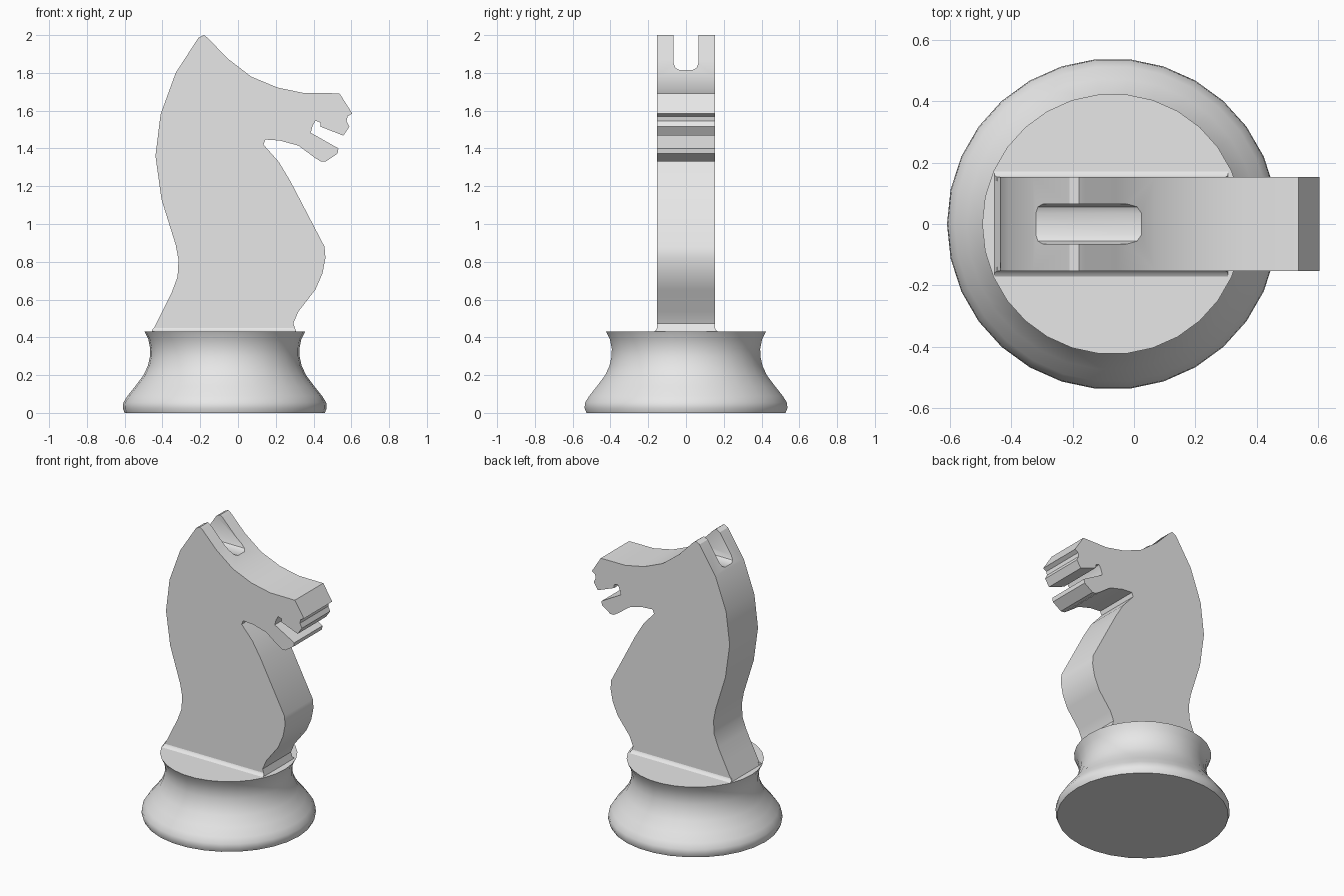
import bpy, bmesh
from math import pi, radians
from mathutils import Matrix, Vector

if "Cube" in bpy.data.objects:
    bpy.data.objects.remove(bpy.data.objects["Cube"])

grey = bpy.data.materials.new("plain_grey")
grey.use_nodes = True
grey.diffuse_color = (0.8, 0.8, 0.8, 1)
grey.node_tree.nodes["Principled BSDF"].inputs["Base Color"].default_value = (0.8, 0.8, 0.8, 1)


def make(name, bm):
    bmesh.ops.recalc_face_normals(bm, faces=bm.faces)
    mesh = bpy.data.meshes.new(name)
    bm.to_mesh(mesh)
    bm.free()
    mesh.materials.append(grey)
    obj = bpy.data.objects.new(name, mesh)
    bpy.context.collection.objects.link(obj)
    return obj


def activate(obj):
    bpy.ops.object.select_all(action='DESELECT')
    obj.select_set(True)
    bpy.context.view_layer.objects.active = obj


def smooth(obj, angle=30):
    activate(obj)
    bpy.ops.object.shade_smooth_by_angle(angle=radians(angle))


def prism(name, points, direction):
    """Extrude a closed outline along a direction."""
    bm = bmesh.new()
    face = bm.faces.new([bm.verts.new(p) for p in points])
    new = bmesh.ops.extrude_face_region(bm, geom=[face])["geom"]
    verts = [v for v in new if isinstance(v, bmesh.types.BMVert)]
    bmesh.ops.translate(bm, verts=verts, vec=direction)
    return make(name, bm)


# Turned base
CENTRE, TOP = -0.07, 0.43
profile = [(0.53, 0), (0.54, 0.025), (0.537, 0.055), (0.515, 0.09), (0.475, 0.14),
           (0.43, 0.2), (0.407, 0.25), (0.396, 0.3), (0.395, 0.34), (0.405, 0.39), (0.425, TOP)]
bm = bmesh.new()
SIDES = 30
rings = []
for r, z in profile:
    rings.append([bm.verts.new(Matrix.Rotation(2 * pi * i / SIDES, 3, 'Z') @ Vector((r, 0, z)))
                  for i in range(SIDES)])
for low, high in zip(rings, rings[1:]):
    for i in range(SIDES):
        j = (i + 1) % SIDES
        bm.faces.new((low[i], low[j], high[j], high[i]))
bm.faces.new(rings[0])
bm.faces.new(rings[-1])
bmesh.ops.translate(bm, verts=bm.verts, vec=(CENTRE, 0, 0))
base = make("turned_base", bm)
smooth(base, 40)

# Horse neck and head, cut from a flat slab
HALF = 0.153
back = [(-.457, .425), (-.40, .54), (-.35, .64), (-.32, .72), (-.315, .81), (-.33, .89),
        (-.405, 1.13), (-.437, 1.36), (-.41, 1.58), (-.33, 1.8), (-.21, 1.985), (-.18, 2)]
face = [(-.16, 1.985), (-.055, 1.876), (.07, 1.78), (.21, 1.722), (.35, 1.693), (.537, 1.692),
        (.605, 1.585), (.58, 1.57), (.575, 1.545), (.59, 1.515), (.558, 1.468)]
mouth = [(.437, 1.515), (.437, 1.537), (.41, 1.547), (.395, 1.52), (.385, 1.483),
         (.532, 1.4), (.527, 1.373), (.463, 1.33), (.437, 1.332)]
chest = [(.405, 1.352), (.32, 1.415), (.22, 1.442), (.145, 1.447), (.135, 1.42), (.215, 1.33),
         (.278, 1.225), (.458, .88), (.463, .82), (.447, .738), (.41, .653), (.32, .537),
         (.293, .474), (.31, .425)]
horse = prism("horse_head", [(x, -HALF, z) for x, z in back + face + mouth + chest],
              (0, 2 * HALF, 0))

# Slot with rounded lower corners that separates the ears
half_slot = [(0.065, 2.1), (0.065, 1.85), (0.056, 1.826), (0.035, 1.815)]
slot = half_slot + [(-y, z) for y, z in reversed(half_slot)]
cutter = prism("ear_slot_cutter", [(-0.6, y, z) for y, z in slot], (0.9, 0, 0))
cutter.hide_render = True
cut = horse.modifiers.new("ear_slot", 'BOOLEAN')
cut.operation = 'DIFFERENCE'
cut.solver = 'EXACT'
cut.object = cutter
activate(horse)
bpy.ops.object.modifier_apply(modifier=cut.name)
bpy.data.objects.remove(cutter)
smooth(horse)

# Small sloped fillets where the neck meets the base
for side, name in ((-1, "right_fillet"), (1, "left_fillet")):
    wedge = [(-0.455, side * y, z) for y, z in
             ((0.14, TOP), (0.172, TOP), (0.159, 0.437), (HALF, 0.45), (0.14, 0.45))]
    fillet = prism(name, wedge, (0.762, 0, 0))
    for v in fillet.data.vertices:
        if v.co.z > 0.44:
            v.co.x += 0.008 if v.co.x < 0 else -0.008
    smooth(fillet, 50)
